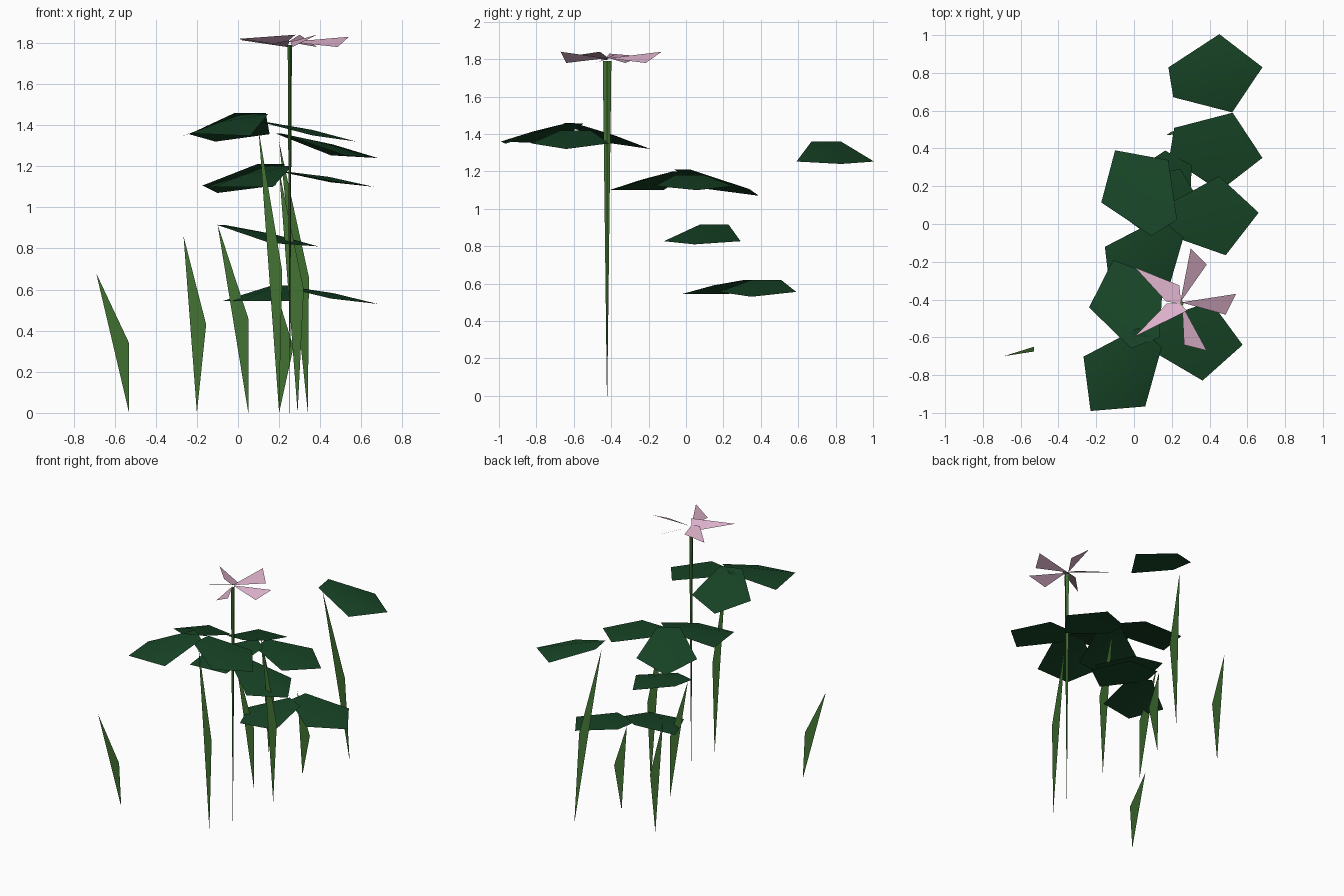
import bpy
from mathutils import Vector

cube = bpy.data.objects.get("Cube")
if cube:
    bpy.data.objects.remove(cube)


def material(name, color):
    mat = bpy.data.materials.new(name)
    mat.use_nodes = True
    mat.diffuse_color = (*color, 1)
    mat.node_tree.nodes["Principled BSDF"].inputs["Base Color"].default_value = (*color, 1)
    return mat


leaf_green = material("dark leaf green", (.0085, .057, .019))
stalk_green = material("stalk green", (.055, .17, .033))
petal_pink = material("petal pink", (.72, .44, .59))


def add_mesh(name, verts, faces, mat, smooth=False):
    mesh = bpy.data.meshes.new(name)
    mesh.from_pydata(verts, [], faces)
    mesh.materials.append(mat)
    mesh.update()
    for poly in mesh.polygons:
        poly.use_smooth = smooth
    obj = bpy.data.objects.new(name, mesh)
    bpy.context.collection.objects.link(obj)
    return obj


def add_leaf(name, base, tip, droop):
    """Five-sided leaf: cut-off base, two wide corners, one tip, raised middle."""
    base, tip = Vector(base), Vector(tip)
    axis = tip - base
    side = Vector((-axis.y, axis.x, 0)).normalized()
    wide = base + axis * .6
    sag = Vector((0, 0, -droop))
    rim = [base + side * .08, base - side * .08,
           wide - side * .21 + sag, tip, wide + side * .21 + sag]
    middle = base + axis * .55 + Vector((0, 0, .012))
    count = len(rim)
    faces = [(i, (i + 1) % count, count) for i in range(count)]
    add_mesh(name, rim + [middle], faces, leaf_green, smooth=True)


# Thin upright stalks: foot, wide corner, top
stalks = {
    "outer_left": ((-.53, -.65, 0), (-.53, -.675, .34), (-.69, -.70, .68)),
    "back_bare": ((-.2, .655, 0), (-.155, .655, .43), (-.265, .655, .86)),
    "low": ((.05, .12, 0), (.05, .12, .46), (-.1, .12, .92)),
    "front": ((.2, -.63, 0), (.215, -.625, .69), (.1, -.62, 1.38)),
    "middle": ((.29, .01, 0), (.32, .01, .6), (.2, .01, 1.18)),
    "back": ((.34, .86, 0), (.345, .795, .66), (.2, .73, 1.32)),
    "short": ((.2, .49, 0), (.27, .48, .32), (.17, .47, .64)),
}
for name, points in stalks.items():
    add_mesh(name + "_stalk", points, [(0, 1, 2)], stalk_green)

# Leaves: base, tip, sag of the wide corners
leaves = {
    "back_leaf": ((.195, .75, 1.36), (.68, .83, 1.24), .035),
    "front_leaf_near": ((.085, -.6, 1.455), (-.23, -.99, 1.36), .05),
    "front_leaf_far": ((.06, -.63, 1.46), (-.11, -.19, 1.32), .02),
    "front_leaf_side": ((.1, -.59, 1.42), (.575, -.64, 1.32), .01),
    "middle_leaf_near": ((.2, -.02, 1.2), (-.12, -.41, 1.1), .04),
    "middle_leaf_far": ((.16, -.02, 1.21), (-.1, .39, 1.07), .02),
    "middle_leaf_side": ((.18, .02, 1.18), (.66, .06, 1.1), .01),
    "short_leaf_side": ((.2, .43, .62), (.68, .35, .53), .01),
    "short_leaf_near": ((.235, .35, .62), (.03, -.02, .545), .03),
    "low_leaf": ((-.085, .15, .915), (.39, .045, .81), .025),
}
for name, shape in leaves.items():
    add_leaf(name, *shape)

# Flower stem: four-sided, tapering to the ground
bpy.ops.mesh.primitive_cone_add(vertices=4, radius1=.001, radius2=.023,
                                depth=1.79, location=(.252, -.422, .895))
stem = bpy.context.object
stem.name = "flower_stem"
stem.scale.x = .45
stem.data.materials.append(stalk_green)

# Five twisted petals meeting over the stem: hub corner, low edge, high edge
petals = [
    ((.25, -.415, 1.805), (.485, -.48, 1.78), (.54, -.37, 1.83)),
    ((.245, -.415, 1.805), (.385, -.215, 1.78), (.3, -.13, 1.84)),
    ((.255, -.43, 1.805), (.265, -.64, 1.78), (.385, -.67, 1.84)),
    ((.245, -.42, 1.81), (.175, -.42, 1.795), (.005, -.595, 1.82), (.28, -.46, 1.84)),
    ((.25, -.425, 1.81), (.24, -.325, 1.78), (.005, -.23, 1.815), (.17, -.41, 1.83)),
]
for i, points in enumerate(petals):
    add_mesh(f"petal_{i + 1}", points, [range(len(points))], petal_pink)
